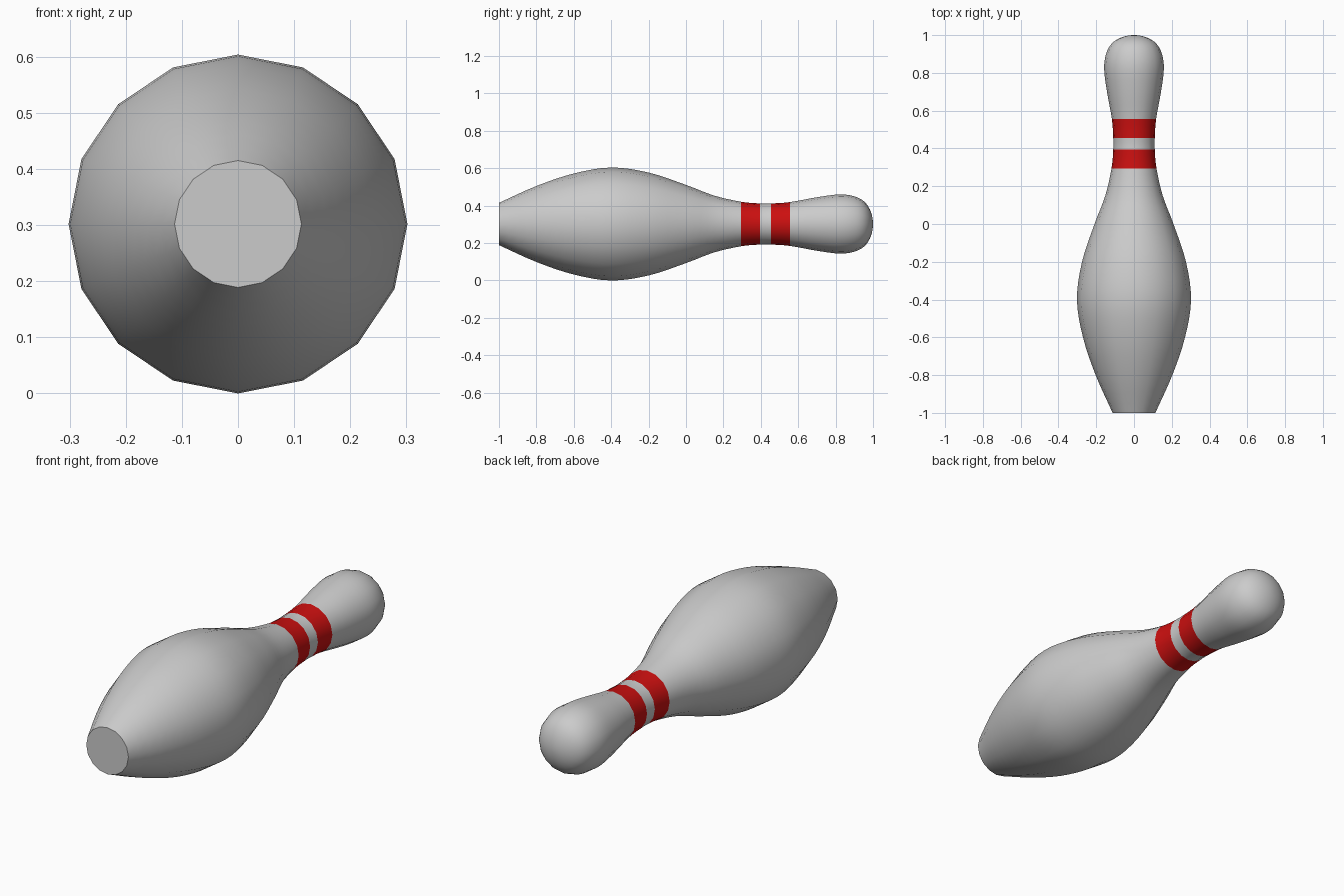
import bpy, bmesh, math
from mathutils import Vector

if "Cube" in bpy.data.objects:
    bpy.data.objects.remove(bpy.data.objects["Cube"])

SIDES = 16
AXIS_Z = 0.302

# Profile control points: (y along the pin, radius)
PROFILE = [(-1, .113), (-.8, .203), (-.6, .270), (-.4, .302), (-.2, .275),
           (0, .209), (.15, .152), (.295, .119), (.395, .110), (.455, .110),
           (.555, .117), (.7, .143), (.82, .158), (.9, .148), (.955, .118),
           (.988, .066), (1, 0)]


def curve_points(first, last, steps=4):
    """Smooth points through PROFILE[first..last] (Catmull-Rom)."""
    pts = [Vector(p) for p in PROFILE]
    pts = [2 * pts[0] - pts[1]] + pts + [Vector((.988, -.066))]
    out = []
    for i in range(first, last):
        a, b, c, d = pts[i:i + 4]
        for s in range(steps):
            t = s / steps
            out.append(0.5 * (2 * b + (c - a) * t + (2 * a - 5 * b + 4 * c - d) * t**2
                              + (3 * b - a - 3 * c + d) * t**3))
    out.append(pts[last + 1])
    return out


def lathe(name, first, last, material=None, base=False):
    """Spin part of the profile around the lying axis."""
    bm = bmesh.new()
    rings = []
    for y, r in curve_points(first, last):
        if r < 1e-4:
            rings.append([bm.verts.new((0, y, AXIS_Z))] * SIDES)
            continue
        rings.append([bm.verts.new((r * math.cos(k * math.tau / SIDES), y,
                                    AXIS_Z + r * math.sin(k * math.tau / SIDES)))
                      for k in range(SIDES)])
    for lo, hi in zip(rings, rings[1:]):
        for k in range(SIDES):
            n = (k + 1) % SIDES
            quad = [lo[k], hi[k], hi[n], lo[n]]
            bm.faces.new(list(dict.fromkeys(quad)))
    if base:
        bm.faces.new(rings[0])
    mesh = bpy.data.meshes.new(name)
    bm.to_mesh(mesh)
    bm.free()
    obj = bpy.data.objects.new(name, mesh)
    bpy.context.collection.objects.link(obj)
    if material:
        mesh.materials.append(material)
    bpy.ops.object.select_all(action='DESELECT')
    obj.select_set(True)
    bpy.context.view_layer.objects.active = obj
    bpy.ops.object.shade_smooth_by_angle(angle=math.radians(40))
    return obj


red = bpy.data.materials.new("red")
red.diffuse_color = (0.6, 0.005, 0.005, 1)
red.use_nodes = True
red.node_tree.nodes["Principled BSDF"].inputs["Base Color"].default_value = red.diffuse_color

# Belly, two red stripes with a plain ring between, and rounded head
lathe("body", 0, 7, base=True)
lathe("lower_stripe", 7, 8, red)
lathe("neck_ring", 8, 9)
lathe("upper_stripe", 9, 10, red)
lathe("head", 10, 16)
